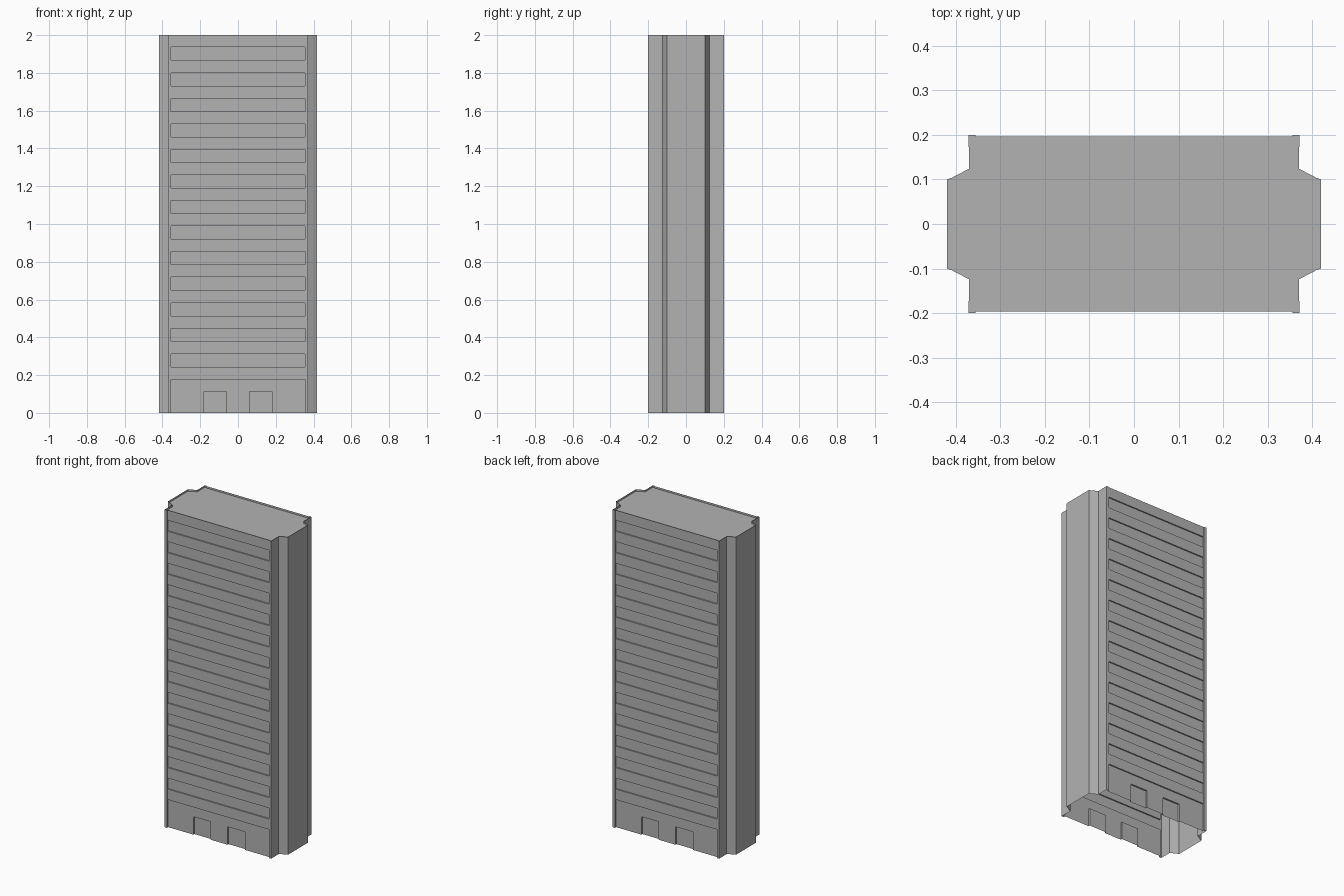
import bpy
import bmesh

if "Cube" in bpy.data.objects:
    bpy.data.objects.remove(bpy.data.objects["Cube"], do_unlink=True)

# Single concrete colour
concrete = bpy.data.materials.new("concrete_grey")
concrete.use_nodes = True
grey = (0.45, 0.45, 0.45, 1)
concrete.diffuse_color = grey
concrete.node_tree.nodes["Principled BSDF"].inputs["Base Color"].default_value = grey

HEIGHT, ROOF = 2.0, 1.988
EDGE = 0.355                              # half width of the facade panel
PIER, WALL, RECESS, DOOR = -0.2, -0.196, -0.188, -0.178
FLOORS, PITCH = 13, 0.1353
TOP_BAND, BAND, GROUND = 1.936, 0.069, 0.177
DOOR_IN, DOOR_OUT, DOOR_TOP = 0.06, 0.18, 0.113


def finish(name, bm):
    bmesh.ops.remove_doubles(bm, verts=bm.verts, dist=0.0001)
    mesh = bpy.data.meshes.new(name)
    bm.to_mesh(mesh)
    bm.free()
    mesh.materials.append(concrete)
    obj = bpy.data.objects.new(name, mesh)
    bpy.context.collection.objects.link(obj)
    return obj


def facade(name, turn):
    """Panel with recessed floor bands; turn = -1 places it at the back."""
    bm = bmesh.new()

    def quad(*corners):
        bm.faces.new([bm.verts.new((x * turn, y * turn, z)) for x, y, z in corners])

    def panel(x0, x1, y, z0, z1):
        quad((x0, y, z0), (x1, y, z0), (x1, y, z1), (x0, y, z1))

    def ledge(x0, x1, y_low, y_high, z):
        quad((x0, y_low, z), (x1, y_low, z), (x1, y_high, z), (x0, y_high, z))

    def jambs(x0, x1, front, back, z0, z1):
        quad((x0, front, z0), (x0, back, z0), (x0, back, z1), (x0, front, z1))
        quad((x1, back, z0), (x1, front, z0), (x1, front, z1), (x1, back, z1))

    # Alternating wall strips and recessed bands
    top = HEIGHT
    for i in range(FLOORS):
        high = TOP_BAND - i * PITCH
        low = high - BAND
        for z0, z1, y in ((high, top, WALL), (low, high, RECESS)):
            panel(-EDGE, EDGE, y, z0, z1)
            jambs(-EDGE, EDGE, PIER, y, z0, z1)
        ledge(-EDGE, EDGE, RECESS, WALL, high)
        ledge(-EDGE, EDGE, WALL, RECESS, low)
        top = low
    panel(-EDGE, EDGE, WALL, GROUND, top)
    jambs(-EDGE, EDGE, PIER, WALL, GROUND, top)

    # Recessed ground floor with two door niches
    ledge(-EDGE, EDGE, RECESS, WALL, GROUND)
    panel(-EDGE, EDGE, RECESS, DOOR_TOP, GROUND)
    jambs(-EDGE, EDGE, PIER, RECESS, 0, GROUND)
    for x0, x1 in ((-EDGE, -DOOR_OUT), (-DOOR_IN, DOOR_IN), (DOOR_OUT, EDGE)):
        panel(x0, x1, RECESS, 0, DOOR_TOP)
    for x0, x1 in ((-DOOR_OUT, -DOOR_IN), (DOOR_IN, DOOR_OUT)):
        panel(x0, x1, DOOR, 0, DOOR_TOP)
        jambs(x0, x1, RECESS, DOOR, 0, DOOR_TOP)
        ledge(x0, x1, DOOR, RECESS, DOOR_TOP)
    return finish(name, bm)


# Outline of one end: corner pier, splayed return and projecting side bay
half_end = [(EDGE, PIER), (0.371, PIER), (0.37, -0.124), (0.41, -0.103), (0.419, -0.1)]
end = half_end + [(x, -y) for x, y in reversed(half_end)]


def end_wall(name, turn):
    bm = bmesh.new()
    for (xa, ya), (xb, yb) in zip(end, end[1:]):
        a, b = (xa * turn, ya * turn), (xb * turn, yb * turn)
        bm.faces.new([bm.verts.new(p) for p in
                      ((*a, 0), (*b, 0), (*b, HEIGHT), (*a, HEIGHT))])
    return finish(name, bm)


facade("front_facade", 1)
facade("back_facade", -1)
end_wall("left_end_wall", 1)
end_wall("right_end_wall", -1)

# Flat roof just below the parapet edge
bm = bmesh.new()
rim = [(EDGE, WALL)] + end + [(EDGE, -WALL)]
outline = rim + [(-x, -y) for x, y in rim]
bm.faces.new([bm.verts.new((x, y, ROOF)) for x, y in outline])
finish("roof", bm)
